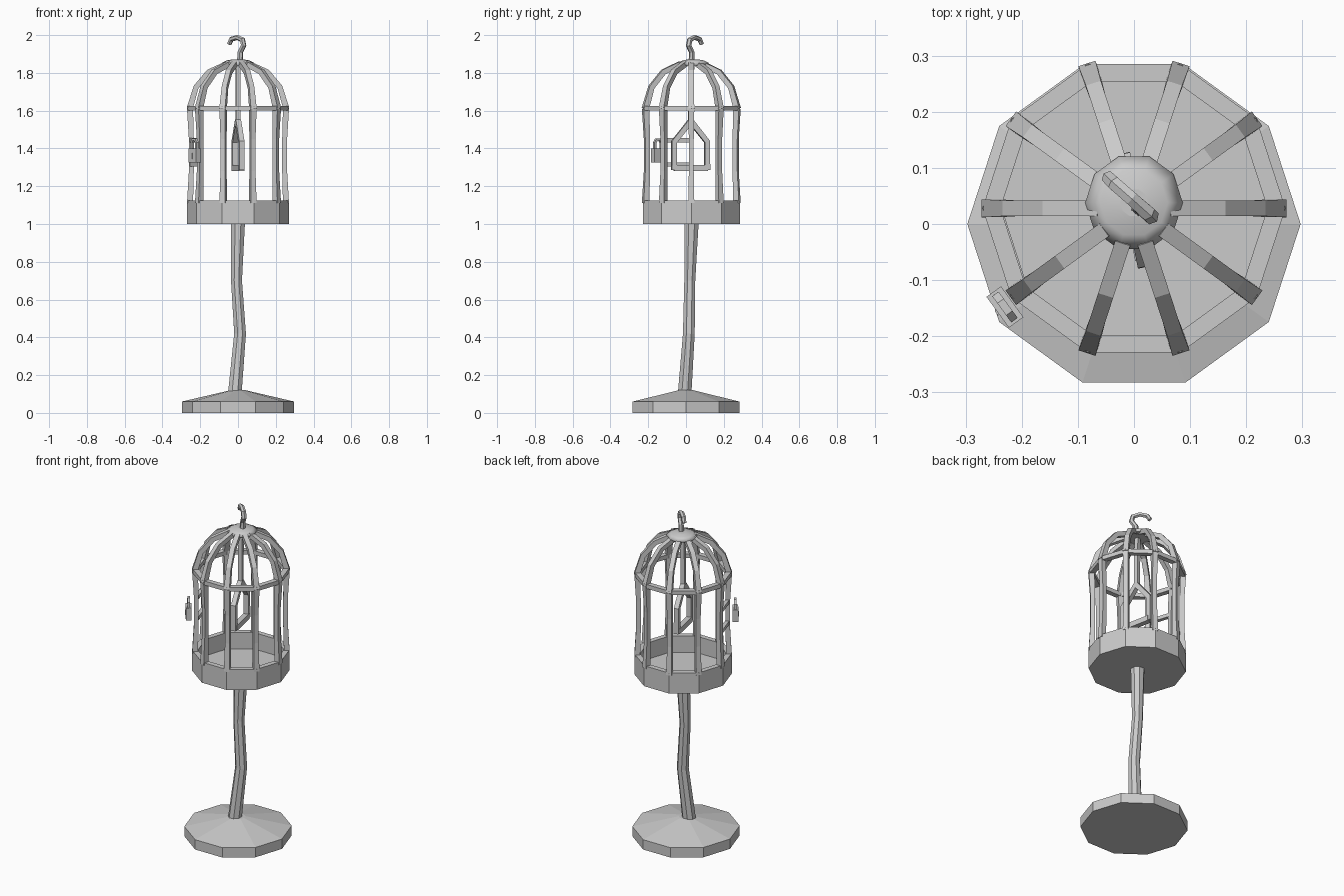
import bpy, bmesh
from math import sin, cos, pi, radians
from mathutils import Vector

if "Cube" in bpy.data.objects:
    bpy.data.objects.remove(bpy.data.objects["Cube"])

CX, CY = 0.0, 0.028          # axis of the cage, slightly off the base axis
SIDES = 10


def finish(name, bm):
    bmesh.ops.recalc_face_normals(bm, faces=bm.faces)
    me = bpy.data.meshes.new(name)
    bm.to_mesh(me)
    bm.free()
    ob = bpy.data.objects.new(name, me)
    bpy.context.collection.objects.link(ob)
    return ob


def lathe(name, profile, cx, cy, closed=False, smooth=False):
    """Ten-sided turned solid from (radius, z) points."""
    bm = bmesh.new()
    rings = [[bm.verts.new((cx + r * cos(2 * pi * k / SIDES), cy + r * sin(2 * pi * k / SIDES), z))
              for k in range(SIDES)] for r, z in profile]
    pairs = list(zip(rings, rings[1:]))
    if closed:
        pairs.append((rings[-1], rings[0]))
    else:
        bm.faces.new(rings[0])
        bm.faces.new(rings[-1])
    for a, b in pairs:
        for k in range(SIDES):
            j = (k + 1) % SIDES
            f = bm.faces.new((a[k], a[j], b[j], b[k]))
            f.smooth = smooth
    return finish(name, bm)


def sweep(bm, pts, radii, side, n=4):
    """Tube with n flat sides along pts; side keeps the section from twisting."""
    pts = [Vector(p) for p in pts]
    if not isinstance(radii, (list, tuple)):
        radii = [radii] * len(pts)
    rings = []
    for i, p in enumerate(pts):
        d1 = (pts[min(i + 1, len(pts) - 1)] - pts[max(i - 1, 0)]).normalized()
        s = Vector(side)
        s = (s - d1 * s.dot(d1)).normalized()
        u = d1.cross(s)
        k = radii[i] / cos(pi / n)
        rings.append([bm.verts.new(p + k * (cos(2 * pi * (j + .5) / n) * s + sin(2 * pi * (j + .5) / n) * u))
                      for j in range(n)])
    bm.faces.new(rings[0])
    bm.faces.new(rings[-1])
    for a, b in zip(rings, rings[1:]):
        for j in range(n):
            m = (j + 1) % n
            bm.faces.new((a[j], a[m], b[m], b[j]))


def polar(r, deg, z):
    return (CX + r * cos(radians(deg)), CY + r * sin(radians(deg)), z)


def tube(name, pts, radii, side, n):
    bm = bmesh.new()
    sweep(bm, pts, radii, side, n)
    return finish(name, bm)


# stand
lathe("base", [(.297, 0), (.297, .06), (.04, .12)], 0, 0)
tube("pole", [(-.018, -.008, .09), (.011, .015, .42), (-.008, .02, .70), (0, .03, 1.01)],
     [.036, .031, .029, .037], (1, 0, 0), 8)

# cage tray, ring and cap
lathe("tray", [(.27, 1.0), (.27, 1.125), (.238, 1.125), (.238, 1.025)], CX, CY)
lathe("middle_ring", [(.27, 1.6), (.27, 1.625), (.238, 1.625), (.238, 1.6)], CX, CY, closed=True)
lathe("top_cap", [(.076, 1.838), (.087, 1.853), (.06, 1.866), (.025, 1.872)], CX, .038, smooth=True)

# upright bars and dome ribs
bars, ribs = bmesh.new(), bmesh.new()
for k in range(SIDES):
    a = 360 * k / SIDES
    t = (-sin(radians(a)), cos(radians(a)), 0)
    sweep(bars, [polar(r, a, z) for r, z in
                 [(.254, 1.11), (.247, 1.28), (.247, 1.45), (.254, 1.61)]], [.016, .013, .013, .016], t)
    sweep(ribs, [polar(r, a, z) for r, z in
                 [(.256, 1.61), (.222, 1.725), (.155, 1.805), (.06, 1.848)]], [.016, .014, .014, .014], t)
finish("upright_bars", bars)
finish("dome_ribs", ribs)

# door crossbars between two left-hand bars
door = bmesh.new()
for z in (1.315, 1.443):
    sweep(door, [polar(.247, 180, z), polar(.247, 216, z)], .011, (0, 0, 1))
finish("door_crossbars", door)

# padlock: body, shackle, keyhole
out = Vector((cos(radians(216)), sin(radians(216)), 0))
tan = Vector((-out.y, out.x, 0))
c = Vector((-.230, -.148, 0))
body = bmesh.new()
corners = [(-.034, 1.325), (.034, 1.325), (.034, 1.40), (-.034, 1.40)]
front, back = ([body.verts.new(c + tan * x + out * d + Vector((0, 0, z))) for x, z in corners]
               for d in (.016, -.016))
body.faces.new(front)
body.faces.new(back)
for i in range(4):
    j = (i + 1) % 4
    body.faces.new((front[i], front[j], back[j], back[i]))
finish("padlock_body", body)
tube("padlock_shackle", [c + tan * x + Vector((0, 0, z)) for x, z in
                         [(-.022, 1.39), (-.022, 1.43), (-.01, 1.447), (.01, 1.447), (.022, 1.43), (.022, 1.39)]],
     .007, out, 4)
tube("padlock_keyhole", [c + out * .014 + Vector((0, 0, z)) for z in (1.345, 1.375)], .005, out, 4)

# perch swing on its hanger rod
swing = bmesh.new()
b, f, top = (-.018, .112), (.018, -.063), (0, .025, 1.545)
across = Vector((f[0] - b[0], f[1] - b[1], 0)).cross(Vector((0, 0, 1)))
for x, y in (b, f):
    sweep(swing, [(x, y, 1.285), (x, y, 1.435), top], .014, across)
sweep(swing, [(*b, 1.297), (*f, 1.297)], .016, across)
sweep(swing, [(0, .025, 1.53), (0, .03, 1.85)], .012, across)
finish("perch_swing", swing)

# carrying hook
tube("hook", [(.01, .03, 1.86), (.012, .03, 1.91), (.03, .014, 1.945), (.024, .02, 1.975), (-.004, .045, 1.988),
              (-.035, .072, 1.978), (-.046, .083, 1.953)],
     [.014, .013, .013, .013, .012, .012, .011], (.66, .75, 0), 6)
